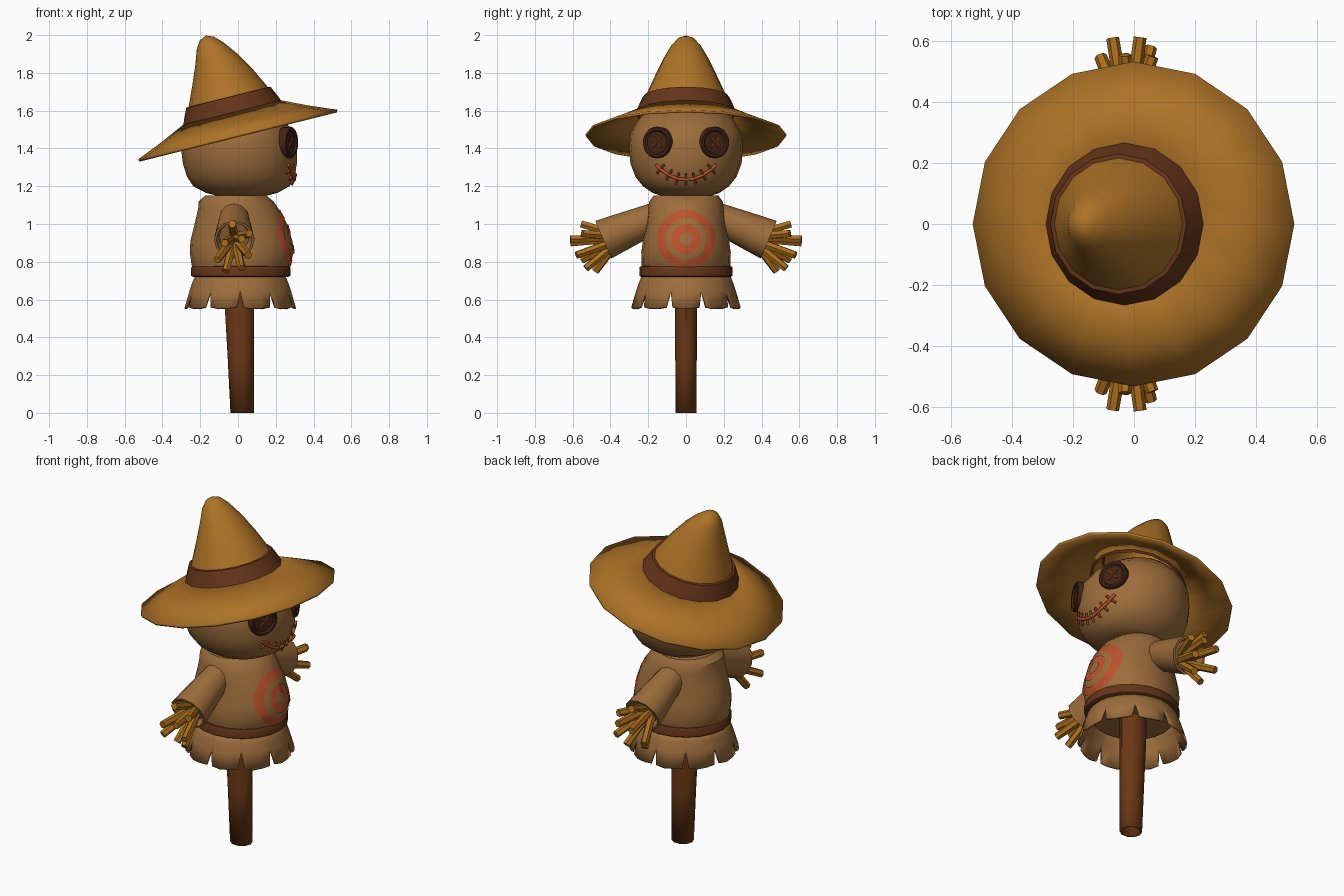
import bpy, bmesh
from math import sin, cos, pi, radians
from mathutils import Vector, Matrix
from mathutils.bvhtree import BVHTree

if "Cube" in bpy.data.objects:
    bpy.data.objects.remove(bpy.data.objects["Cube"])


def material(name, r, g, b):
    m = bpy.data.materials.new(name)
    m.diffuse_color = (r, g, b, 1)
    m.use_nodes = True
    m.node_tree.nodes["Principled BSDF"].inputs["Base Color"].default_value = m.diffuse_color
    return m


HAT = material("hat_felt", .42, .17, .02)
CLOTH = material("cloth", .34, .155, .045)
WOOD = material("wood", .15, .04, .008)
LEATHER = material("leather", .13, .035, .01)
DARK = material("button", .055, .017, .008)
RED = material("red", .5, .085, .025)
THREAD = material("thread", .25, .05, .015)
STRAW = material("straw", .42, .16, .012)


def finish(name, bm, mat, angle=40, fix=True):
    bmesh.ops.remove_doubles(bm, verts=bm.verts, dist=1e-5)
    if fix:
        bmesh.ops.recalc_face_normals(bm, faces=bm.faces)
    me = bpy.data.meshes.new(name)
    bm.to_mesh(me)
    bm.free()
    me.materials.append(mat)
    me.shade_smooth()
    me.set_sharp_from_angle(angle=radians(angle))
    ob = bpy.data.objects.new(name, me)
    bpy.context.collection.objects.link(ob)
    return ob


def loft(name, rings, n, mat, mtx=Matrix(), caps=(True, True), angle=40, closed=False):
    """Stack of elliptical rings (height, centre x, radius x, radius y)."""
    bm = bmesh.new()
    rows = [[bm.verts.new(mtx @ Vector((c + rx * cos(2 * pi * i / n), ry * sin(2 * pi * i / n), h)))
             for i in range(n)] for h, c, rx, ry in rings]
    pairs = list(zip(rows, rows[1:])) + ([(rows[-1], rows[0])] if closed else [])
    for a, b in pairs:
        for i in range(n):
            j = (i + 1) % n
            bm.faces.new((a[i], a[j], b[j], b[i]))
    for cap, row, ring in zip(caps, (rows[0], rows[-1]), (rings[0], rings[-1])):
        if cap and not closed and ring[2] > 0:
            bm.faces.new(row)
    return finish(name, bm, mat, angle)


def rod(name, p0, p1, r0, r1, n, mat):
    p0, p1 = Vector(p0), Vector(p1)
    d = p1 - p0
    m = Matrix.Translation(p0) @ d.to_track_quat('Z', 'Y').to_matrix().to_4x4()
    return loft(name, [(0, 0, r0, r0), (d.length, 0, r1, r1)], n, mat, m)


def front_finder(ob):
    me = ob.data
    tree = BVHTree.FromPolygons([v.co for v in me.vertices], [p.vertices for p in me.polygons])
    return lambda y, z: tree.ray_cast(Vector((2, y, z)), Vector((-1, 0, 0)))[0].x


def solidify(ob, t, offset=-1):
    m = ob.modifiers.new("thickness", 'SOLIDIFY')
    m.thickness, m.offset = t, offset


# Pole, hollow at the foot
pole = loft("pole", [(0, .022, .062, .058), (.3, .015, .07, .06), (.56, .008, .078, .061), (.74, .005, .08, .062)],
            10, WOOD, caps=(False, True))
solidify(pole, .008)

# Torso
torso = loft("torso", [(.70, .01, .22, .21), (.78, .015, .26, .235), (.85, .02, .275, .237), (.91, .018, .27, .228),
                       (1.0, .015, .245, .212), (1.08, .002, .213, .203), (1.12, -.01, .198, .194),
                       (1.152, -.012, .16, .17)], 20, CLOTH)
chest_x = front_finder(torso)

# Belt
loft("belt", [(.718, .015, .22, .21), (.72, .015, .252, .238), (.726, .015, .263, .247), (.768, .015, .263, .247),
              (.776, .015, .257, .242), (.778, .015, .22, .21)], 20, LEATHER, closed=True)

# Ragged skirt with notches between the panels
bm = bmesh.new()
cols = []
panels = 10
for k in range(panels):
    for f, low in ((0, .645), (.1, .56), (.35, .552), (.65, .555), (.9, .56)):
        a = -pi / 2 + 2 * pi * (k + f) / panels
        col = []
        for s in (0, .25, .5, 1):
            z = .735 + (low - .735) * s
            t = (.735 - z) / .175
            w = t ** .8
            col.append(bm.verts.new((.012 + (.235 + .06 * w) * cos(a), (.228 + .062 * w) * sin(a), z)))
        cols.append(col)
for i, a in enumerate(cols):
    b = cols[(i + 1) % len(cols)]
    for j in range(3):
        bm.faces.new((a[j], a[j + 1], b[j + 1], b[j]))
solidify(finish("skirt", bm, CLOTH), .012)

# Painted target rings hugging the chest
for name, radii in (("target_outer", (.11, .125, .14, .155)), ("target_inner", (.035, .05, .065, .078))):
    bm = bmesh.new()
    n = 40
    rows = []
    for r in radii:
        pts = [(r * cos(2 * pi * i / n), .92 + r * sin(2 * pi * i / n)) for i in range(n)]
        rows.append([bm.verts.new((chest_x(y, z) + .005, y, z)) for y, z in pts])
    for a, b in zip(rows, rows[1:]):
        for i in range(n):
            j = (i + 1) % n
            bm.faces.new((a[i], b[i], b[j], a[j]))
    finish(name, bm, RED, fix=False)

# Sleeves and straw hands
TIPS = [(-.07, .61, .90), (.02, .612, .92), (-.03, .555, 1.0), (.06, .55, .95),
        (-.11, .55, .81), (-.065, .48, .75), (.02, .53, .765), (.055, .58, .835)]
for side, s in (("left", 1), ("right", -1)):
    p0, p1 = Vector((-.02, s * .1, 1.062)), Vector((-.02, s * .438, .917))
    L = (p1 - p0).length
    m = Matrix.Translation(p0) @ (p1 - p0).to_track_quat('Z', 'X').to_matrix().to_4x4()
    loft(side + "_sleeve", [(0, 0, .072, .072), (L * .35, 0, .085, .085), (L * .7, 0, .098, .098), (L, 0, .108, .108),
                            (L, 0, .095, .095), (L - .04, 0, .08, .08)], 12, CLOTH, m)
    for i, (x, y, z) in enumerate(TIPS):
        base = (-.02 + (x + .02) * .25, s * .38, .925 + (z - .91) * .25)
        rod(f"{side}_straw_{i + 1}", base, (x, s * y, z), .024, .021, 6, STRAW)

# Head
head = loft("head", [(1.152, .02, .14, .14), (1.165, .02, .19, .178), (1.2, .018, .255, .228), (1.25, .014, .284, .268),
                     (1.32, .01, .302, .294), (1.4, .006, .307, .302), (1.48, .003, .295, .295),
                     (1.55, -.005, .25, .255), (1.62, -.03, .18, .18), (1.66, -.04, 0, 0)], 24, CLOTH)
face_x = front_finder(head)

# Button eyes with crossed thread
for side, s in (("left", 1), ("right", -1)):
    y, z = s * .148, 1.432
    m = (Matrix.Translation((face_x(y, z), y, z)) @ Matrix.Rotation(s * radians(25), 4, 'Z')
         @ Matrix.Rotation(pi / 2, 4, 'Y'))
    loft(side + "_button_eye", [(-.03, 0, .08, .08), (.01, 0, .084, .084), (.02, 0, .078, .078), (.02, 0, .066, .066),
                                (.011, 0, .058, .058)], 20, DARK, m)
    for i, t in enumerate((1, -1)):
        rod(f"{side}_eye_thread_{i + 1}", m @ Vector((-.025, -.025 * t, .013)), m @ Vector((.025, .025 * t, .013)),
            .006, .006, 6, THREAD)


# Stitched smile
def smile(y):
    return 1.235 + .078 * (y / .16) ** 2


def thread(name, pts, r):
    cu = bpy.data.curves.new(name, 'CURVE')
    cu.dimensions = '3D'
    cu.bevel_depth, cu.bevel_resolution, cu.use_fill_caps = r, 1, True
    sp = cu.splines.new('POLY')
    sp.points.add(len(pts) - 1)
    for p, (y, z) in zip(sp.points, pts):
        p.co = (face_x(y, z) + .008, y, z, 1)
    cu.materials.append(RED if r > .007 else THREAD)
    bpy.context.collection.objects.link(bpy.data.objects.new(name, cu))


thread("mouth", [(y, smile(y)) for y in [-.16 + .02 * i for i in range(17)]], .009)
for i in range(7):
    y = (i - 3) * .045
    d = Vector((-2 * .078 * y / .16 ** 2, 1)).normalized() * .03
    thread(f"mouth_stitch_{i + 1}", [(y + d.x * t, smile(y) + d.y * t) for t in (-1, 0, 1)], .0065)

# Tilted hat: brim, crown and band
tilt = Matrix.Translation((0, 0, 1.467)) @ Matrix.Rotation(radians(-14), 4, 'Y')
brim = loft("hat_brim", [(0, 0, .541, .53), (.058, 0, .4, .4), (.125, 0, .255, .255)], 16, HAT, tilt,
            caps=(False, False))
solidify(brim, .014, 0)
loft("hat_crown", [(.11, 0, .255, .255), (.21, 0, .217, .217), (.32, -.003, .166, .168), (.42, -.012, .116, .122),
                   (.50, -.028, .072, .078), (.54, -.035, .038, .042), (.556, -.036, 0, 0)], 16, HAT, tilt,
     caps=(False, False))
loft("hat_band", [(.105, 0, .25, .25), (.118, 0, .27, .27), (.16, 0, .253, .253), (.21, 0, .23, .23),
                  (.213, 0, .205, .205)], 16, LEATHER, tilt, caps=(False, False))
